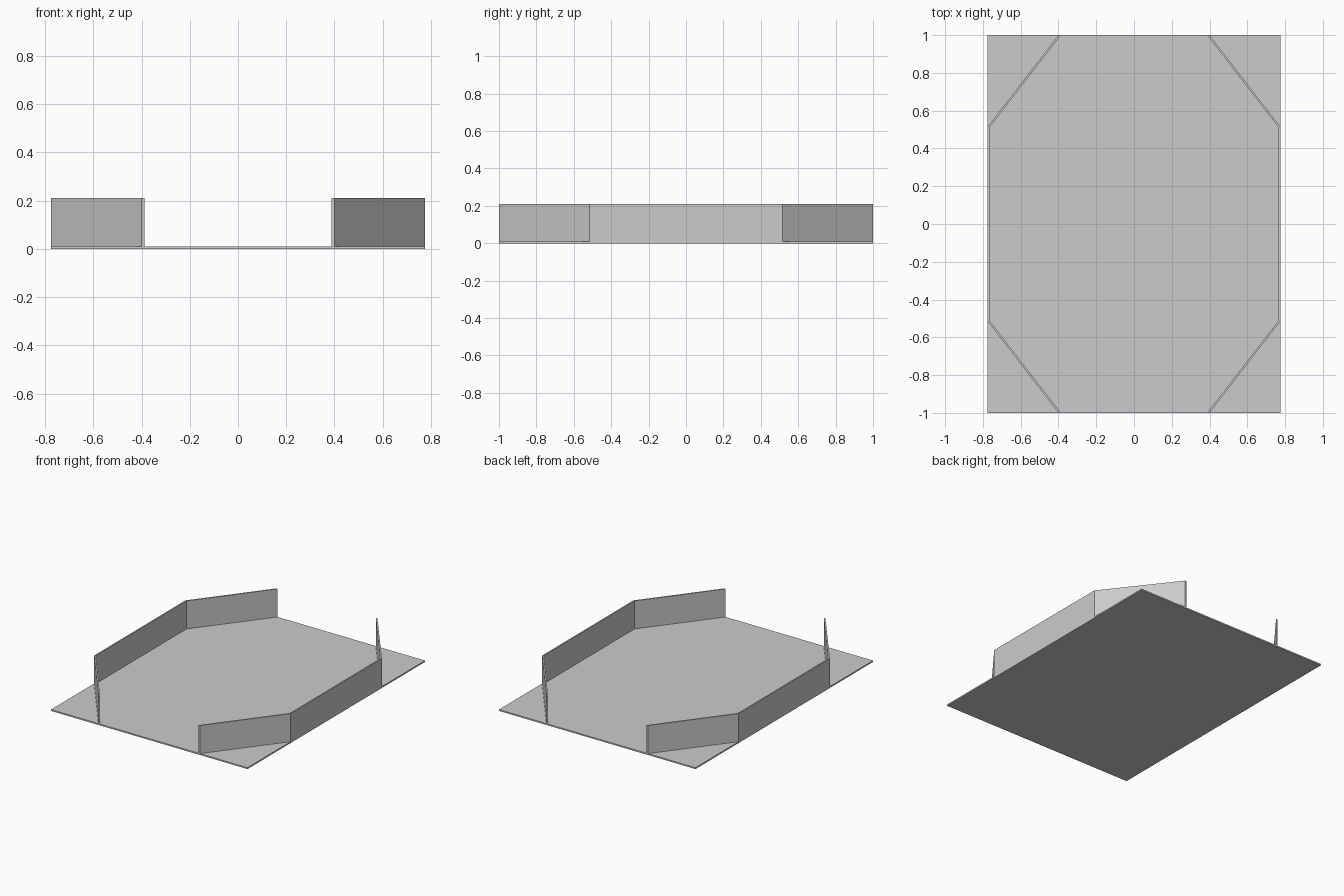
import bpy, bmesh

if "Cube" in bpy.data.objects:
    bpy.data.objects.remove(bpy.data.objects["Cube"])

W, L, T, H = 0.775, 1.0, 0.01, 0.21   # half width, half length, thickness, total height


def prism(name, outline, z0, z1):
    """Extrude a flat outline upwards from z0 to z1."""
    bm = bmesh.new()
    face = bm.faces.new([bm.verts.new((x, y, z0)) for x, y in outline])
    ext = bmesh.ops.extrude_face_region(bm, geom=[face])
    for v in ext["geom"]:
        if isinstance(v, bmesh.types.BMVert):
            v.co.z = z1
    bmesh.ops.recalc_face_normals(bm, faces=bm.faces)
    mesh = bpy.data.meshes.new(name)
    bm.to_mesh(mesh)
    bm.free()
    obj = bpy.data.objects.new(name, mesh)
    bpy.context.collection.objects.link(obj)
    return obj


# Flat rectangular floor
prism("base_plate", [(-W, -L), (W, -L), (W, L), (-W, L)], 0, T)

# Side wall with angled ends: outer line, then mitred inner line
outer = [(0.40, -L), (W, -0.515), (W, 0.515), (0.40, L)]
inner = [(0.387, L), (W - T, 0.511), (W - T, -0.511), (0.387, -L)]
wall = prism("side_walls", outer + inner, T, H)

# Matching wall on the other side
mirror = wall.modifiers.new("mirror", 'MIRROR')
mirror.use_axis = (True, False, False)
